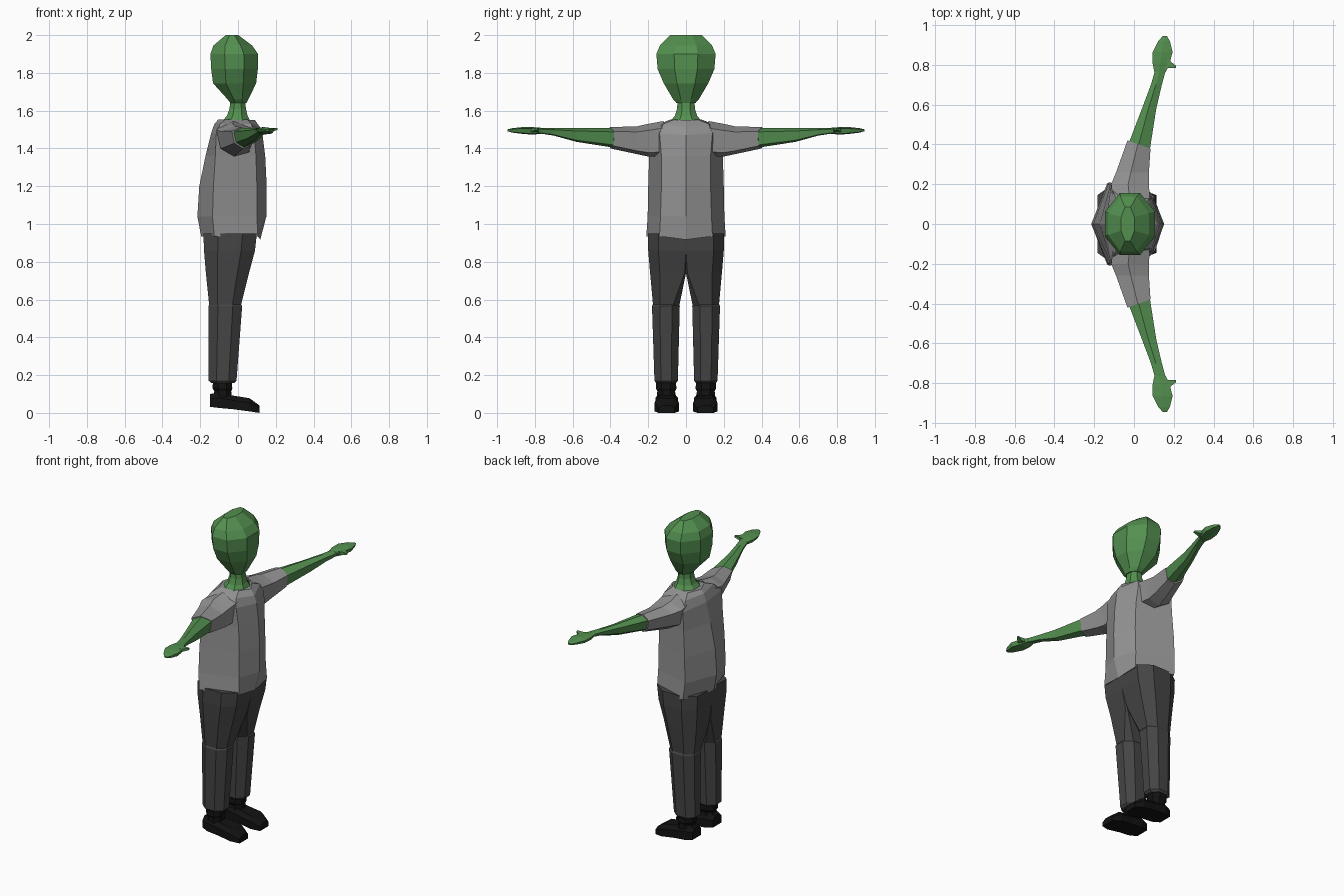
import bpy, bmesh


def material(name, rgb):
    m = bpy.data.materials.new(name)
    m.diffuse_color = (*rgb, 1)
    return m


GREEN = material("green skin", (0.088, 0.28, 0.08))
GREY = material("grey shirt", (0.29, 0.29, 0.29))
DARK = material("charcoal trousers", (0.06, 0.06, 0.06))
BLACK = material("black shoes", (0.006, 0.006, 0.006))


def loft(name, rings, mat, mirror=False):
    """Skin a closed, flat-shaded body through rings of points."""
    bm = bmesh.new()
    loops = [[bm.verts.new(p) for p in ring] for ring in rings]
    n = len(loops[0])
    for a, b in zip(loops, loops[1:]):
        for i in range(n):
            j = (i + 1) % n
            bm.faces.new((a[i], a[j], b[j], b[i]))
    bm.faces.new(loops[0])
    bm.faces.new(loops[-1])
    bmesh.ops.remove_doubles(bm, verts=bm.verts, dist=0.0005)
    bmesh.ops.recalc_face_normals(bm, faces=bm.faces)
    me = bpy.data.meshes.new(name)
    bm.to_mesh(me)
    bm.free()
    me.materials.append(mat)
    ob = bpy.data.objects.new(name, me)
    bpy.context.collection.objects.link(ob)
    if mirror:
        mod = ob.modifiers.new("mirror", "MIRROR")
        mod.use_axis = (False, True, False)
        mod.use_mirror_merge = False
    return ob


def octagon(z, back, front, y0, y1, k0=0.28, k1=0.28):
    """Horizontal eight-sided ring; k0 and k1 chamfer the y0 and y1 sides."""
    d, w = front - back, y1 - y0
    return [(front, y0 + k0 * w, z), (front, y1 - k1 * w, z),
            (front - k1 * d, y1, z), (back + k1 * d, y1, z),
            (back, y1 - k1 * w, z), (back, y0 + k0 * w, z),
            (back + k0 * d, y0, z), (front - k0 * d, y0, z)]


# Head and neck
head = [(1.64, -.04, .045, .05), (1.66, -.055, .055, .068), (1.745, -.132, .096, .118),
        (1.82, -.142, .105, .15), (1.9, -.146, .106, .157), (1.945, -.13, .075, .138),
        (2.0, -.065, .002, .085)]
loft("head", [octagon(z, b, f, -w, w, .3, .3) for z, b, f, w in head], GREEN)
neck = [(1.54, -.085, .068, .085), (1.575, -.058, .05, .058), (1.61, -.045, .042, .047),
        (1.66, -.04, .036, .045)]
loft("neck", [octagon(z, b, f, -w, w) for z, b, f, w in neck], GREEN)


# Shirt body: six-sided, with a centre ridge at front and back
def shirt_ring(zc, zs, back, side_b, side_f, front, wf, w):
    return [(front, 0, zc), (side_f, wf, zs), (side_b, w, zs),
            (back, 0, zs), (side_b, -w, zs), (side_f, -wf, zs)]


loft("shirt", [shirt_ring(*r) for r in (
    (.917, .935, -.195, -.125, .105, .118, .14, .21),
    (1.04, 1.04, -.215, -.135, .1, .15, .135, .203),
    (1.2, 1.2, -.205, -.13, .1, .152, .13, .2),
    (1.36, 1.36, -.172, -.12, .095, .144, .13, .195),
    (1.47, 1.48, -.142, -.115, .085, .13, .14, .195),
    (1.515, 1.53, -.125, -.095, .07, .115, .12, .14),
    (1.55, 1.552, -.105, -.07, .05, .09, .065, .085))], GREY)


# Sleeves, forearms and hands: six-sided rings along y, skewed front to back
def arm_ring(y, back, front, bottom, top, skew=0):
    d, h = front - back, top - bottom
    pts = [(1, .8), (.45, 1), (0, .82), (.12, .25), (.5, 0), (.9, .12)]
    return [(back + u * d, y - skew * u, bottom + v * h) for u, v in pts]


loft("sleeve", [arm_ring(.12, -.105, .08, 1.36, 1.545),
                arm_ring(.2, -.115, .075, 1.357, 1.53),
                arm_ring(.26, -.09, .075, 1.37, 1.517),
                arm_ring(.42, -.033, .083, 1.4, 1.513, .04)], GREY, True)
loft("forearm", [arm_ring(.405, -.027, .079, 1.405, 1.508, .035),
                 arm_ring(.58, .04, .112, 1.435, 1.507),
                 arm_ring(.7, .085, .14, 1.468, 1.507),
                 arm_ring(.78, .108, .162, 1.48, 1.509)], GREEN, True)
loft("hand", [arm_ring(.765, .102, .16, 1.478, 1.509),
              arm_ring(.81, .093, .18, 1.473, 1.513),
              arm_ring(.865, .094, .194, 1.477, 1.513),
              arm_ring(.92, .122, .18, 1.484, 1.507),
              arm_ring(.945, .145, .165, 1.491, 1.501)], GREEN, True)
# Thumb points forward from the palm
loft("thumb", [[(x, y, z) for y, z in ((a, zb), (b, zb), (b, zt), (a, zt))]
               for x, a, b, zb, zt in ((.14, .775, .835, 1.482, 1.506),
                                       (.18, .785, .82, 1.488, 1.508),
                                       (.21, .783, .796, 1.498, 1.508))], GREEN, True)

# Trouser legs: upper legs meet at the centre, then a small step at the knee
upper = [(.95, -.183, .1, 0, .2, 0, .27), (.86, -.18, .09, 0, .2, 0, .27),
         (.74, -.17, .058, 0, .19, .04, .27), (.565, -.152, .014, .036, .174, .25, .27)]
loft("upper_leg", [octagon(*r) for r in upper], DARK, True)
lower = [(.585, -.146, .01, .042, .17), (.565, -.156, .022, .033, .18),
         (.17, -.155, -.008, .043, .167), (.157, -.14, -.02, .053, .157)]
loft("lower_leg", [octagon(*r) for r in lower], DARK, True)

# Shoes: an ankle cuff and a wedge-shaped foot lofted from heel to toe
cuff = [(.175, -.132, -.034, .056, .156), (.13, -.135, -.03, .05, .16),
        (.115, -.125, -.036, .058, .152), (.06, -.14, -.03, .05, .155)]
loft("ankle", [octagon(*r) for r in cuff], BLACK, True)
foot = [(-.148, .06, .145, .032, .1), (-.1, .043, .162, .026, .108),
        (-.03, .043, .162, .02, .092), (.06, .038, .166, .008, .078),
        (.113, .06, .145, .0, .04)]
loft("foot", [[(x, a, lo), (x, b, lo), (x, b, lo + .65 * (hi - lo)), (x, b - .022, hi),
               (x, a + .022, hi), (x, a, lo + .65 * (hi - lo))]
              for x, a, b, lo, hi in foot], BLACK, True)
